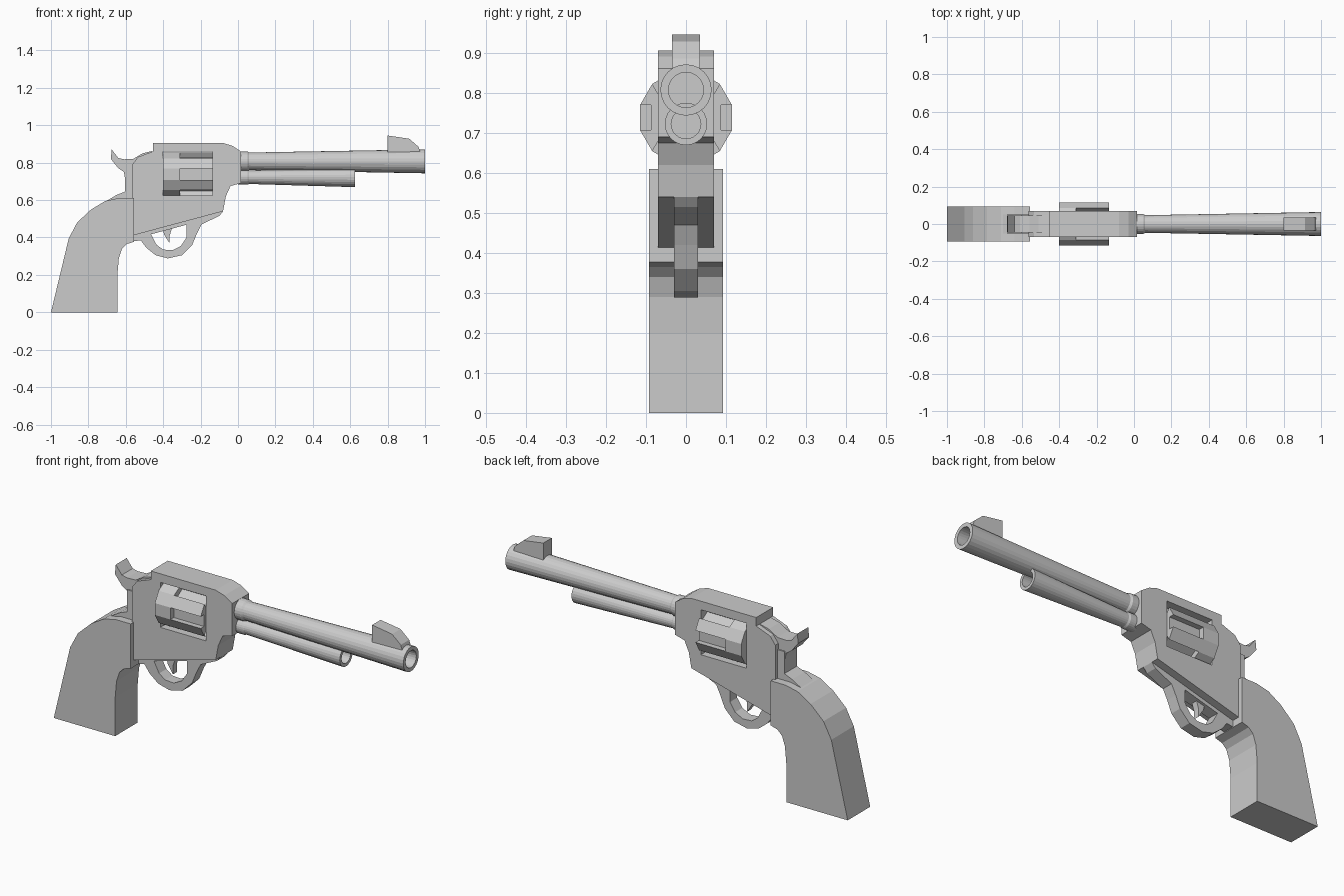
import bpy, bmesh
from math import cos, sin, pi

if "Cube" in bpy.data.objects:
    bpy.data.objects.remove(bpy.data.objects["Cube"])


def plate(name, half_width, *outlines):
    """Side profile(s) in x,z extruded along y; later outlines are holes."""
    cu = bpy.data.curves.new(name, 'CURVE')
    cu.dimensions = '2D'
    cu.fill_mode = 'BOTH'
    cu.extrude = half_width
    for pts in outlines:
        sp = cu.splines.new('POLY')
        sp.points.add(len(pts) - 1)
        for p, (x, z) in zip(sp.points, pts):
            p.co = (x, z, 0, 1)
        sp.use_cyclic_u = True
        sp.use_smooth = False
    tmp = bpy.data.objects.new(name + "_curve", cu)
    bpy.context.collection.objects.link(tmp)
    bpy.context.view_layer.update()
    dg = bpy.context.evaluated_depsgraph_get()
    me = bpy.data.meshes.new_from_object(tmp.evaluated_get(dg))
    bpy.data.objects.remove(tmp)
    bm = bmesh.new()
    bm.from_mesh(me)
    bmesh.ops.remove_doubles(bm, verts=bm.verts, dist=1e-5)
    for v in bm.verts:
        v.co = (v.co.x, -v.co.z, v.co.y)
    bmesh.ops.recalc_face_normals(bm, faces=bm.faces)
    return finish(name, bm)


def finish(name, bm):
    me = bpy.data.meshes.new(name)
    bm.to_mesh(me)
    bm.free()
    me.shade_flat()
    ob = bpy.data.objects.new(name, me)
    bpy.context.collection.objects.link(ob)
    return ob


def lathe(name, zc, profile, n=24):
    """Revolve (x, r) points around an x-parallel axis at height zc."""
    bm = bmesh.new()
    rings = [[bm.verts.new((x, r * cos(2 * pi * i / n), zc + r * sin(2 * pi * i / n)))
              for i in range(n)] for x, r in profile]
    for a, b in zip(rings, rings[1:]):
        for i in range(n):
            j = (i + 1) % n
            bm.faces.new((a[i], a[j], b[j], b[i]))
    bm.faces.new(rings[0])
    bm.faces.new(rings[-1])
    bmesh.ops.recalc_face_normals(bm, faces=bm.faces)
    return finish(name, bm)


def x_prism(name, section, x0, x1, zc):
    """Extrude a y,z section from x0 to x1."""
    bm = bmesh.new()
    f = bm.faces.new([bm.verts.new((x0, y, zc + z)) for y, z in section])
    ext = bmesh.ops.extrude_face_region(bm, geom=[f])
    for v in ext['geom']:
        if isinstance(v, bmesh.types.BMVert):
            v.co.x = x1
    bmesh.ops.recalc_face_normals(bm, faces=bm.faces)
    return finish(name, bm)


# Grip
plate("grip", 0.093, [
    (-1, 0), (-0.645, 0), (-0.645, 0.2), (-0.637, 0.29), (-0.62, 0.34), (-0.595, 0.365),
    (-0.555, 0.377), (-0.555, 0.61), (-0.64, 0.61), (-0.71, 0.595), (-0.785, 0.55),
    (-0.86, 0.48), (-0.905, 0.395)])

# Frame with the cylinder window
plate("frame", 0.07, [
    (-0.455, 0.905), (-0.08, 0.905), (-0.03, 0.89), (0.015, 0.86), (0.015, 0.69),
    (-0.04, 0.675), (-0.065, 0.62), (-0.08, 0.54), (-0.565, 0.41), (-0.565, 0.79),
    (-0.535, 0.83), (-0.455, 0.86)],
    [(-0.4, 0.625), (-0.135, 0.625), (-0.135, 0.86), (-0.4, 0.86)])

# Strap behind the frame and hammer
plate("backstrap", 0.052, [
    (-0.72, 0.585), (-0.65, 0.627), (-0.605, 0.645), (-0.605, 0.76), (-0.5, 0.76), (-0.5, 0.585)])
plate("hammer", 0.045, [
    (-0.675, 0.87), (-0.64, 0.825), (-0.61, 0.818), (-0.56, 0.82), (-0.51, 0.85), (-0.46, 0.862),
    (-0.46, 0.72), (-0.605, 0.72), (-0.61, 0.75), (-0.64, 0.77), (-0.68, 0.82)])

# Trigger guard and trigger
plate("trigger_guard", 0.03, [
    (-0.08, 0.54), (-0.1, 0.515), (-0.195, 0.47), (-0.22, 0.42), (-0.245, 0.36), (-0.3, 0.305),
    (-0.375, 0.288), (-0.44, 0.305), (-0.49, 0.345), (-0.52, 0.385), (-0.555, 0.38),
    (-0.555, 0.415), (-0.4, 0.46), (-0.2, 0.515)],
    [(-0.465, 0.417), (-0.435, 0.36), (-0.4, 0.335), (-0.35, 0.332), (-0.305, 0.355),
     (-0.275, 0.4), (-0.275, 0.468)])
plate("trigger", 0.016, [
    (-0.405, 0.46), (-0.395, 0.415), (-0.365, 0.368), (-0.365, 0.41), (-0.35, 0.46)])

# Cylinder: plain twelve-sided rear and a front with six flutes
AP, HALF, FLOOR = 0.115, 0.031, 0.087
plain, fluted = [], []
for k in range(6):
    c, s = cos(k * pi / 3), sin(k * pi / 3)
    turn = lambda r, t: (r * c - t * s, r * s + t * c)
    plain += [turn(AP, -HALF), turn(AP, HALF)]
    fluted += [turn(AP, -HALF), turn(FLOOR, -HALF), turn(FLOOR, HALF), turn(AP, HALF)]
x_prism("cylinder_rear", plain, -0.4, -0.31, 0.738)
x_prism("cylinder_fluted_front", fluted, -0.31, -0.135, 0.738)

# Barrel and ejector tube, each with a collar and open front end
lathe("barrel", 0.807, [(0, 0.053), (0.05, 0.053), (0.06, 0.047), (1, 0.064), (1, 0.044), (0.6, 0.044)])
lathe("ejector_tube", 0.722, [(0, 0.04), (0.05, 0.04), (0.06, 0.036), (0.625, 0.053),
                              (0.625, 0.037), (0.35, 0.037)])

# Front sight
plate("front_sight", 0.035, [(0.8, 0.855), (0.8, 0.945), (0.915, 0.928), (0.965, 0.885), (0.975, 0.855)])
